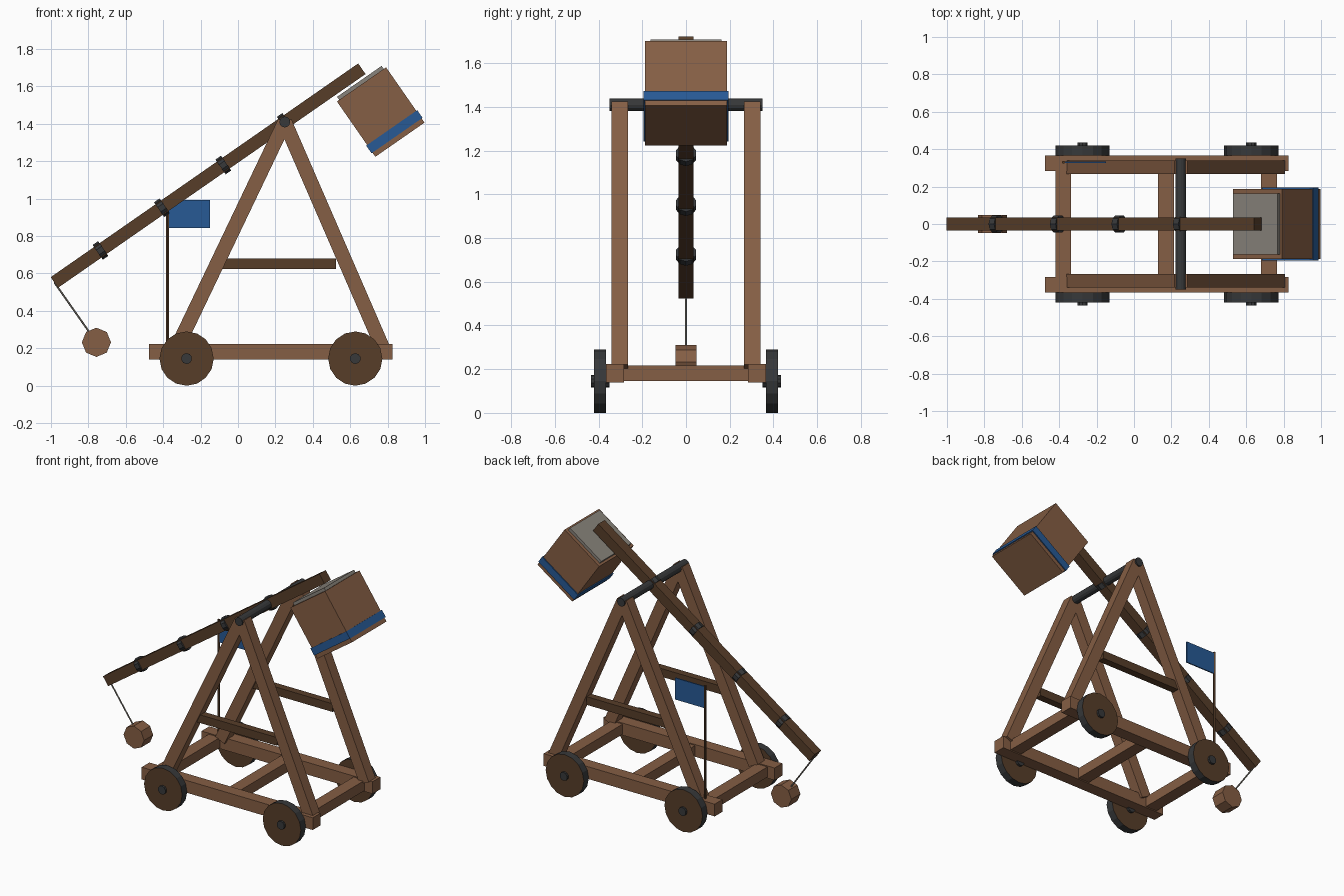
import bpy, math
from mathutils import Vector, Matrix

if "Cube" in bpy.data.objects:
    bpy.data.objects.remove(bpy.data.objects["Cube"])


def material(name, rgb):
    m = bpy.data.materials.new(name)
    m.diffuse_color = (*rgb, 1)
    m.use_nodes = True
    m.node_tree.nodes["Principled BSDF"].inputs["Base Color"].default_value = m.diffuse_color
    return m


WOOD = material("wood", (0.235, 0.112, 0.058))
DARK = material("dark wood", (0.095, 0.047, 0.022))
IRON = material("iron", (0.038, 0.040, 0.042))
BLUE = material("blue", (0.020, 0.100, 0.300))
STONE = material("stone grey", (0.25, 0.23, 0.20))

TILT = math.radians(34.8)            # throwing arm angle
U = Vector((math.cos(TILT), 0, math.sin(TILT)))
DOWN = Vector((math.sin(TILT), 0, -math.cos(TILT)))
PIVOT = Vector((0.25, 0, 1.408))


def finish(name, mat, matrix):
    ob = bpy.context.object
    ob.name = name
    ob.matrix_world = matrix
    ob.data.materials.append(mat)
    return ob


def box(name, mat, center, size, tilt=0.0):
    """Box, tilted so that its local x rises by the angle tilt."""
    bpy.ops.mesh.primitive_cube_add(size=1)
    ob = finish(name, mat, Matrix.Translation(center) @ Matrix.Rotation(-tilt, 4, 'Y'))
    for v in ob.data.vertices:
        v.co = v.co * Vector(size)
    return ob


def beam(name, mat, a, b, width, depth):
    """Square beam from a to b in a plane of constant y."""
    a, b = Vector(a), Vector(b)
    d = b - a
    return box(name, mat, (a + b) / 2, (d.length, depth, width), math.atan2(d.z, d.x))


def rod(name, mat, a, b, radius, sides, spin=0.0):
    a, b = Vector(a), Vector(b)
    d = b - a
    bpy.ops.mesh.primitive_cylinder_add(vertices=sides, radius=radius, depth=d.length)
    rot = d.to_track_quat('Z', 'Y').to_matrix().to_4x4()
    return finish(name, mat, Matrix.Translation((a + b) / 2) @ rot @ Matrix.Rotation(spin, 4, 'Z'))


# Frame sides, repeated left and right
for s, side in ((-1, "front"), (1, "back")):
    box(side + "_rail", WOOD, (0.175, s * 0.325, 0.182), (1.30, 0.084, 0.084))
    y = s * 0.303
    for x, end in ((-0.325, "left"), (0.772, "right")):
        beam(f"{side}_{end}_leg", WOOD, (x, y, 0.207), (0.25, y, 1.41), 0.077, 0.074)
    box(side + "_brace", DARK, (0.215, y, 0.652), (0.62, 0.05, 0.056))
    # Wheels: wooden faces with an iron tread, plus hub
    for x, end in ((-0.275, "left"), (0.627, "right")):
        wheel = rod(f"{side}_{end}_wheel", DARK, (x, s * 0.367, 0.145), (x, s * 0.420, 0.145), 0.145, 16)
        wheel.data.materials.append(IRON)
        for p in wheel.data.polygons:
            p.material_index = 1 if abs(p.normal.z) < 0.5 else 0
        rod(f"{side}_{end}_hub", IRON, (x, s * 0.35, 0.145), (x, s * 0.435, 0.145), 0.029, 10)

# Cross beams joining the rails
for i, x in enumerate((-0.378, 0.172, 0.722)):
    box(f"cross_beam_{i + 1}", WOOD, (x, 0, 0.182), (0.085, 0.60, 0.07))

# Pivot axle and throwing arm with iron bands
rod("pivot_axle", IRON, (0.25, -0.35, 1.41), (0.25, 0.35, 1.41), 0.029, 12)
low, high = PIVOT - U * 1.5, PIVOT + U * 0.502
beam("throwing_arm", DARK, low, high, 0.069, 0.07)
for i in range(4):
    c = PIVOT - U * 0.4 * i
    rod(f"arm_band_{i + 1}", IRON, c - U * 0.018, c + U * 0.018, 0.048, 10)

# Counterweight crate, stone fill and painted band
crate = Vector((0.763, 0, 1.463))
box("counterweight_crate", WOOD, crate, (0.32, 0.374, 0.36), TILT)
box("stone_fill", STONE, crate - DOWN * 0.185, (0.29, 0.325, 0.03), TILT)
box("crate_band", BLUE, crate + DOWN * 0.128, (0.332, 0.388, 0.05), TILT)

# Sling rope and eight-sided projectile
shot = Vector((-0.757, 0, 0.232))
rod("sling_rope", STONE, low, shot, 0.005, 6)
rod("projectile", WOOD, shot - Vector((0, 0.049, 0)), shot + Vector((0, 0.049, 0)), 0.078, 8)

# Flag on its pole
rod("flag_pole", DARK, (-0.377, 0.33, 0.20), (-0.377, 0.33, 1.0), 0.008, 6)
box("flag", BLUE, (-0.262, 0.33, 0.918), (0.222, 0.008, 0.148))
